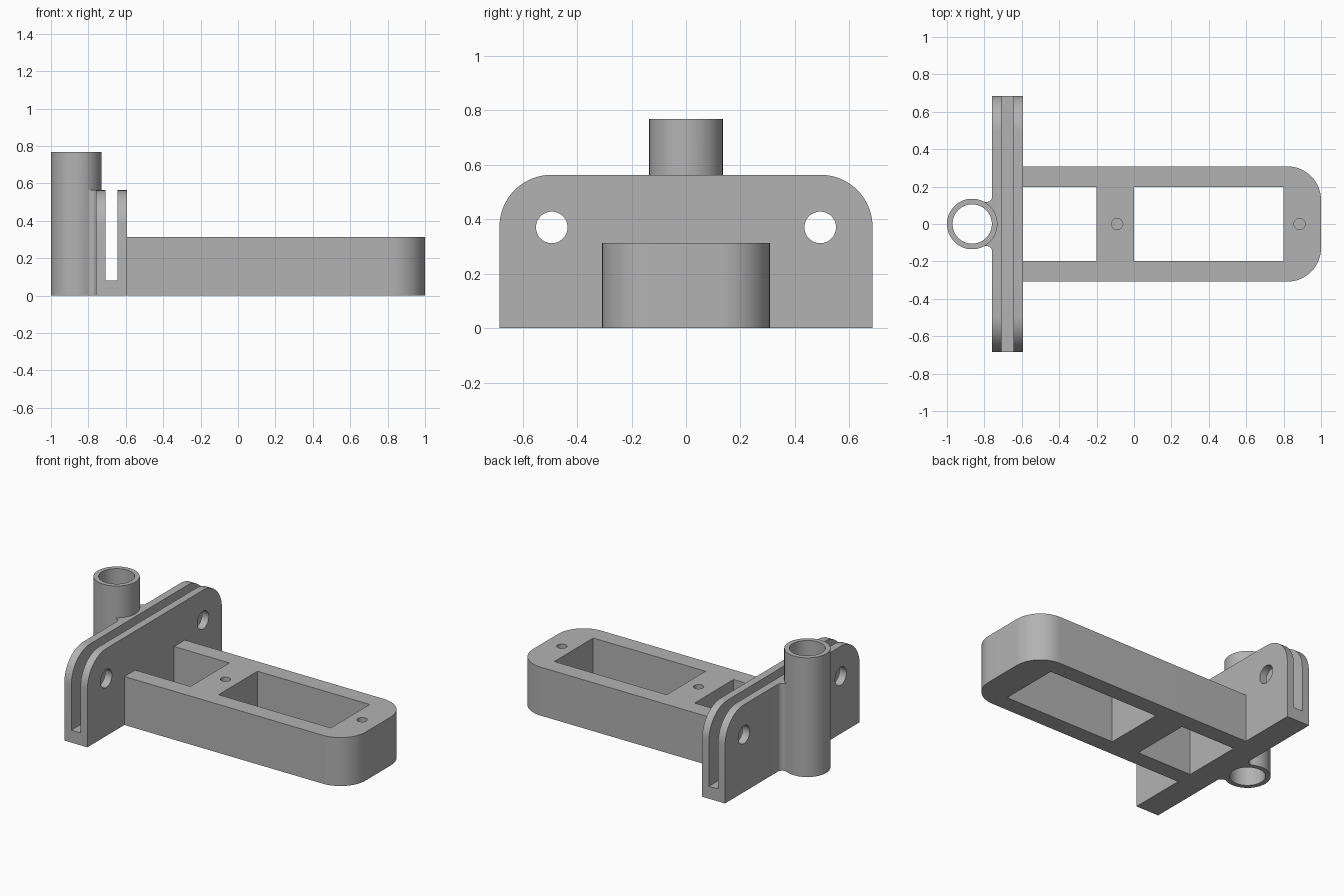
import bpy, bmesh
from math import sin, cos, pi, hypot, atan2
from mathutils import Vector

cube = bpy.data.objects.get("Cube")
if cube:
    bpy.data.objects.remove(cube, do_unlink=True)

grey = bpy.data.materials.new("plain grey")
grey.use_nodes = True
grey.diffuse_color = (0.45, 0.45, 0.45, 1)
grey.node_tree.nodes["Principled BSDF"].inputs["Base Color"].default_value = grey.diffuse_color


def arc(cx, cy, r, a0, a1, n=16):
    return [(cx + r * cos(a0 + (a1 - a0) * i / n), cy + r * sin(a0 + (a1 - a0) * i / n))
            for i in range(n + 1)]


def circle(cx, cy, r, n=64):
    return arc(cx, cy, r, 0, 2 * pi, n)[:-1]


def rect(x0, x1, y0, y1):
    return [(x0, y0), (x1, y0), (x1, y1), (x0, y1)]


def prism(name, outline, lo, hi, axis="z"):
    """Extrude an outline: (x, y) along z, or (y, z) along x."""
    bm = bmesh.new()
    place = (lambda a, b: (a, b, lo)) if axis == "z" else (lambda a, b: (lo, a, b))
    face = bm.faces.new([bm.verts.new(place(a, b)) for a, b in outline])
    ext = bmesh.ops.extrude_face_region(bm, geom=[face])
    step = Vector((0, 0, hi - lo)) if axis == "z" else Vector((hi - lo, 0, 0))
    bmesh.ops.translate(bm, vec=step,
                        verts=[g for g in ext["geom"] if isinstance(g, bmesh.types.BMVert)])
    bmesh.ops.recalc_face_normals(bm, faces=bm.faces)
    mesh = bpy.data.meshes.new(name)
    bm.to_mesh(mesh)
    bm.free()
    mesh.materials.append(grey)
    obj = bpy.data.objects.new(name, mesh)
    bpy.context.collection.objects.link(obj)
    return obj


def select(obj):
    bpy.ops.object.select_all(action="DESELECT")
    obj.select_set(True)
    bpy.context.view_layer.objects.active = obj


def combine(obj, tool, operation="DIFFERENCE"):
    tool.hide_render = True
    mod = obj.modifiers.new("combine", "BOOLEAN")
    mod.operation, mod.solver, mod.object = operation, "EXACT", tool
    select(obj)
    bpy.ops.object.modifier_apply(modifier=mod.name)
    bpy.data.objects.remove(tool, do_unlink=True)


# Main dimensions
BACK, FRONT = -0.758, -0.594        # bracket thickness range in x
WIDE, TALL, ROUND = 0.685, 0.563, 0.19
TUBE_X, TUBE_R, BORE_R = -0.865, 0.135, 0.105

# Bracket: two ear plates joined by a web along the bottom
outline = ([(-WIDE, 0), (WIDE, 0)]
           + arc(WIDE - ROUND, TALL - ROUND, ROUND, 0, pi / 2)
           + arc(ROUND - WIDE, TALL - ROUND, ROUND, pi / 2, pi))
bracket = prism("slotted_bracket", outline, BACK, FRONT, "x")
combine(bracket, prism("slot_cutter", rect(-0.708, -0.643, -1, 1), 0.08, 1))
for side in (-1, 1):
    combine(bracket, prism("bolt_cutter", circle(side * 0.493, 0.37, 0.058, 48), -1, 0, "x"))

# Tube behind the bracket, blended in with concave fillets
fillet = 0.032
gap = BACK - TUBE_X
fillet_y = ((TUBE_R + fillet) ** 2 - (gap - fillet) ** 2) ** 0.5
toward_tube = atan2(-fillet_y, fillet - gap)
side_curve = arc(BACK - fillet, fillet_y, fillet, 0, toward_tube, 10)
side_curve = [(-0.735, fillet_y)] + side_curve + [(TUBE_X + 0.04, 0.09)]
blend = side_curve + [(x, -y) for x, y in reversed(side_curve)]
combine(bracket, prism("tube_fillet", blend, 0, TALL), "UNION")
combine(bracket, prism("tube", circle(TUBE_X, 0, TUBE_R), 0, 0.768), "UNION")
combine(bracket, prism("bore_cutter", circle(TUBE_X, 0, BORE_R), -1, 2))

# Arm frame with rounded far corners, two windows and two blind pin holes
half, corner = 0.308, 0.18
outline = ([(FRONT, -half)]
           + arc(1 - corner, corner - half, corner, -pi / 2, 0)
           + arc(1 - corner, half - corner, corner, 0, pi / 2)
           + [(FRONT, half)])
arm = prism("arm_frame", outline, 0, 0.312)
for x0, x1 in ((-0.7, -0.2), (0, 0.8)):
    combine(arm, prism("window_cutter", rect(x0, x1, -0.198, 0.198), -1, 1))
for x in (-0.09, 0.885):
    combine(arm, prism("pin_cutter", circle(x, 0, 0.03, 32), 0.1, 1))

for obj in (bracket, arm):
    select(obj)
    bpy.ops.object.shade_smooth_by_angle(angle=pi / 6)
